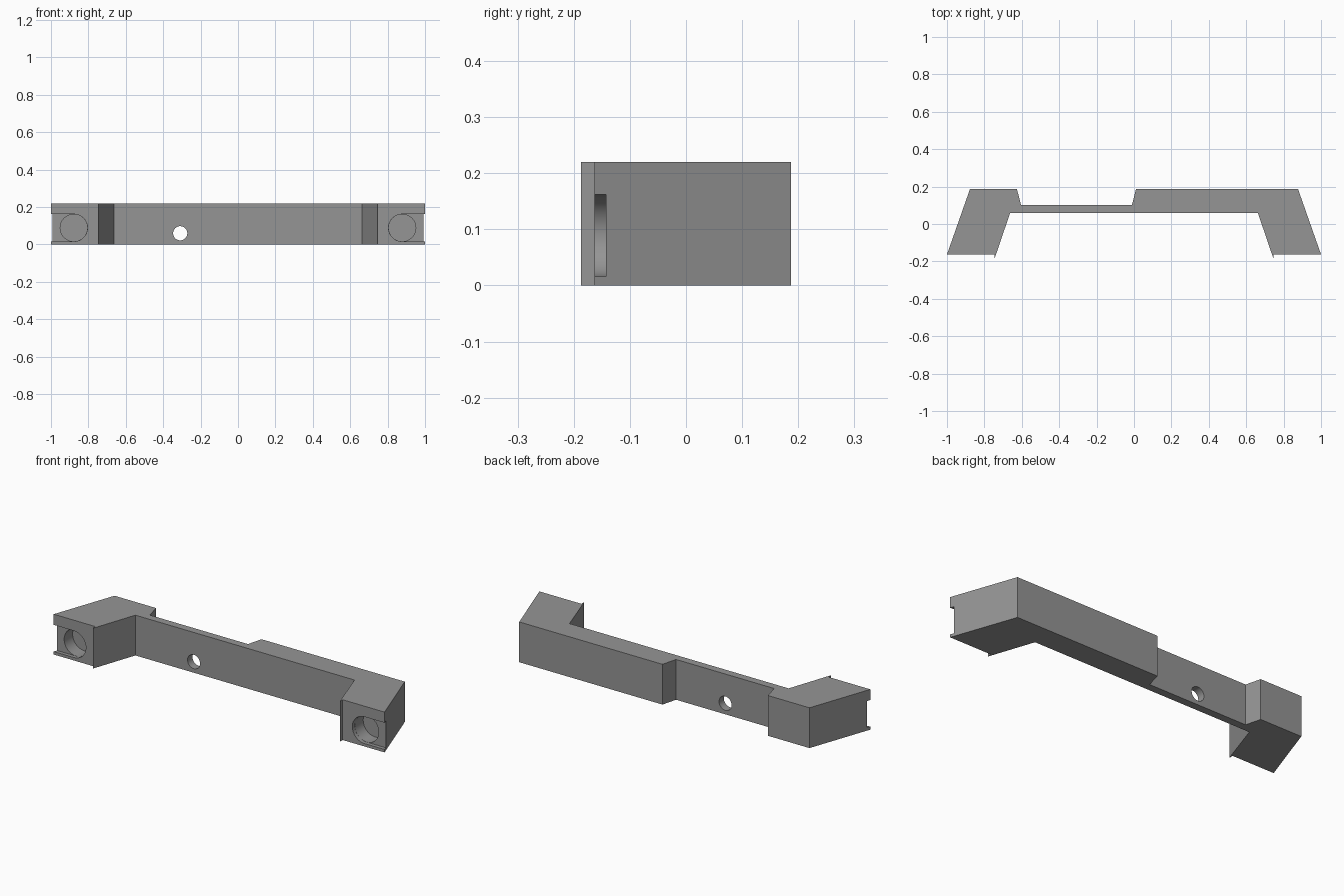
import bpy
import bmesh
import math

if "Cube" in bpy.data.objects:
    bpy.data.objects.remove(bpy.data.objects["Cube"])

HEIGHT = 0.22

grey = bpy.data.materials.new("plain grey")
grey.diffuse_color = (0.3, 0.3, 0.3, 1)
grey.use_nodes = True
grey.node_tree.nodes["Principled BSDF"].inputs["Base Color"].default_value = grey.diffuse_color


def prism(name, bottom, offset):
    """Extrude a closed outline of 3D points along an offset."""
    bm = bmesh.new()
    face = bm.faces.new([bm.verts.new(p) for p in bottom])
    moved = bmesh.ops.extrude_face_region(bm, geom=[face])["geom"]
    bmesh.ops.translate(bm, vec=offset,
                        verts=[v for v in moved if isinstance(v, bmesh.types.BMVert)])
    bmesh.ops.recalc_face_normals(bm, faces=bm.faces)
    mesh = bpy.data.meshes.new(name)
    bm.to_mesh(mesh)
    bm.free()
    mesh.materials.append(grey)
    obj = bpy.data.objects.new(name, mesh)
    bpy.context.collection.objects.link(obj)
    return obj


def arc(cx, cz, r, start, end, steps):
    return [(cx + r * math.cos(start + (end - start) * i / steps),
             cz + r * math.sin(start + (end - start) * i / steps))
            for i in range(steps + 1)]


def cut(target, name, outline, y0, y1):
    """Cut an x-z outline through the target between two depths."""
    tool = prism(name, [(x, y0, z) for x, z in outline], (0, y1 - y0, 0))
    tool.hide_render = True
    mod = target.modifiers.new(name, "BOOLEAN")
    mod.operation = "DIFFERENCE"
    mod.solver = "EXACT"
    mod.object = tool
    bpy.context.view_layer.objects.active = target
    bpy.ops.object.modifier_apply(modifier=name)
    bpy.data.objects.remove(tool)


# Handle body: plan outline with two splayed legs, thin front lips and a rear notch
plan = [(-1, -0.163), (-0.747, -0.163), (-0.746, -0.187), (-0.662, 0.06),
        (0.662, 0.06), (0.746, -0.187), (0.747, -0.163), (1, -0.163),
        (0.877, 0.187), (0.011, 0.187), (-0.011, 0.102), (-0.604, 0.102),
        (-0.626, 0.187), (-0.877, 0.187)]
body = prism("handle_body", [(x, y, 0) for x, y in plan], (0, 0, HEIGHT))

# Foot recesses: a shallow round-ended slot open to the outside, then a deeper round pocket
CX, CZ, R = 0.878, 0.089, 0.073
slot = arc(CX, CZ, R, math.pi / 2, 3 * math.pi / 2, 24) + [(1.1, CZ - R), (1.1, CZ + R)]
pocket = arc(CX, CZ, R - 0.0005, 0, 2 * math.pi, 48)[:-1]
for side, s in (("left", -1), ("right", 1)):
    cut(body, side + "_slot", [(s * x, z) for x, z in slot], -0.25, -0.143)
    cut(body, side + "_pocket", [(s * x, z) for x, z in pocket], -0.15, -0.07)

# Through hole in the thin part of the bar
cut(body, "through_hole", arc(-0.309, 0.06, 0.038, 0, 2 * math.pi, 32)[:-1], -0.1, 0.3)

# Round walls smooth, all other edges sharp
body.select_set(True)
bpy.context.view_layer.objects.active = body
bpy.ops.object.shade_smooth_by_angle(angle=math.radians(15))
